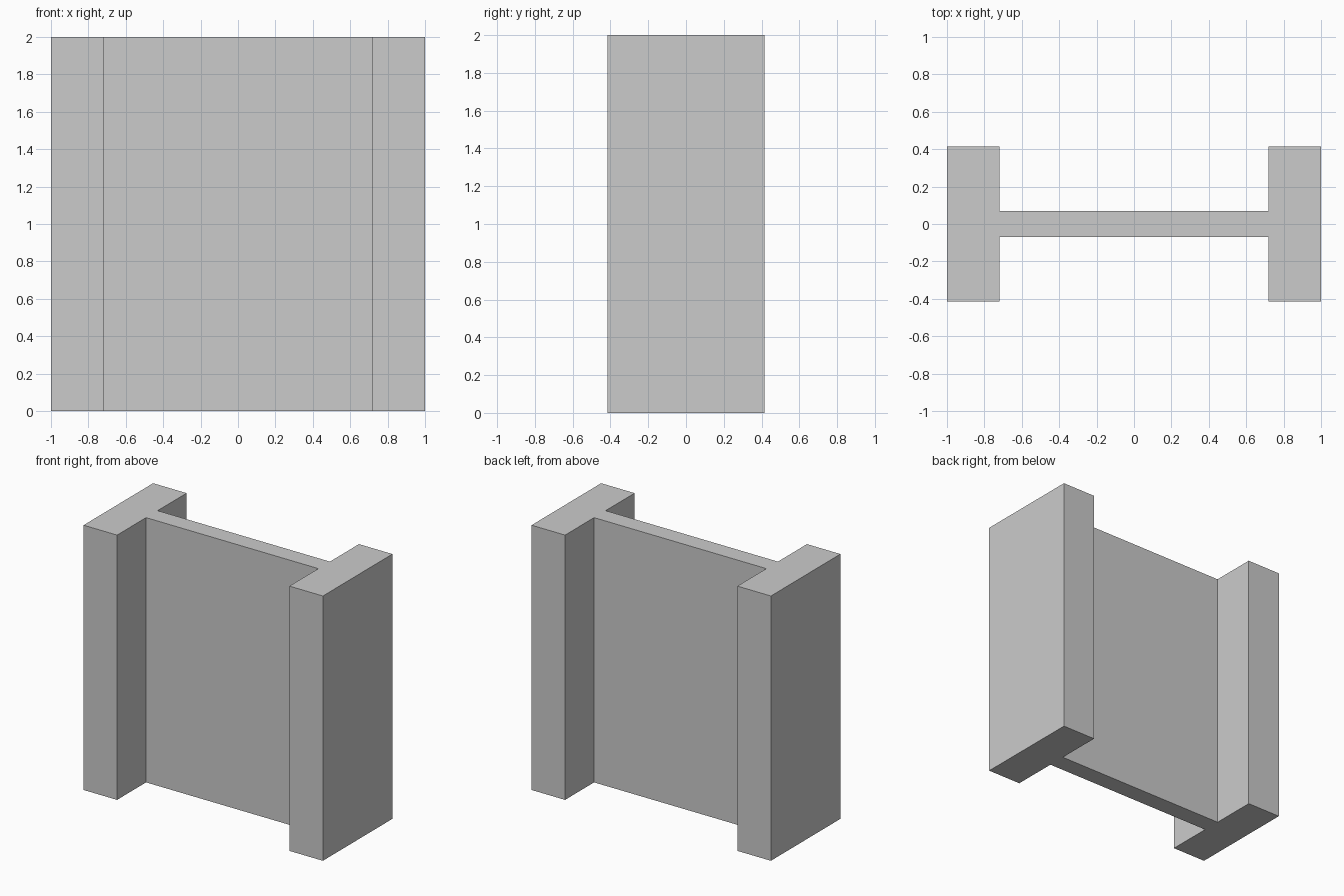
import bpy
import bmesh

if "Cube" in bpy.data.objects:
    bpy.data.objects.remove(bpy.data.objects["Cube"])

HEIGHT = 2.0
HALF_W, HALF_D = 1.0, 0.415        # overall half width and flange half depth
WEB_X, WEB_Y = 0.72, 0.069         # inner flange face and web half thickness

# H-shaped cross-section: one quarter mirrored around both axes
quarter = [(HALF_W, HALF_D), (WEB_X, HALF_D), (WEB_X, WEB_Y)]
right_to_left = quarter + [(-x, y) for x, y in reversed(quarter)]
profile = right_to_left + [(-x, -y) for x, y in right_to_left]

# Extrude the section upward into a solid beam
bm = bmesh.new()
base = bm.faces.new([bm.verts.new((x, y, 0)) for x, y in profile])
result = bmesh.ops.extrude_face_region(bm, geom=[base], use_keep_orig=True)
top = [v for v in result["geom"] if isinstance(v, bmesh.types.BMVert)]
bmesh.ops.translate(bm, verts=top, vec=(0, 0, HEIGHT))
bmesh.ops.recalc_face_normals(bm, faces=bm.faces)

mesh = bpy.data.meshes.new("h_beam")
bm.to_mesh(mesh)
bm.free()
beam = bpy.data.objects.new("h_beam", mesh)
bpy.context.collection.objects.link(beam)
